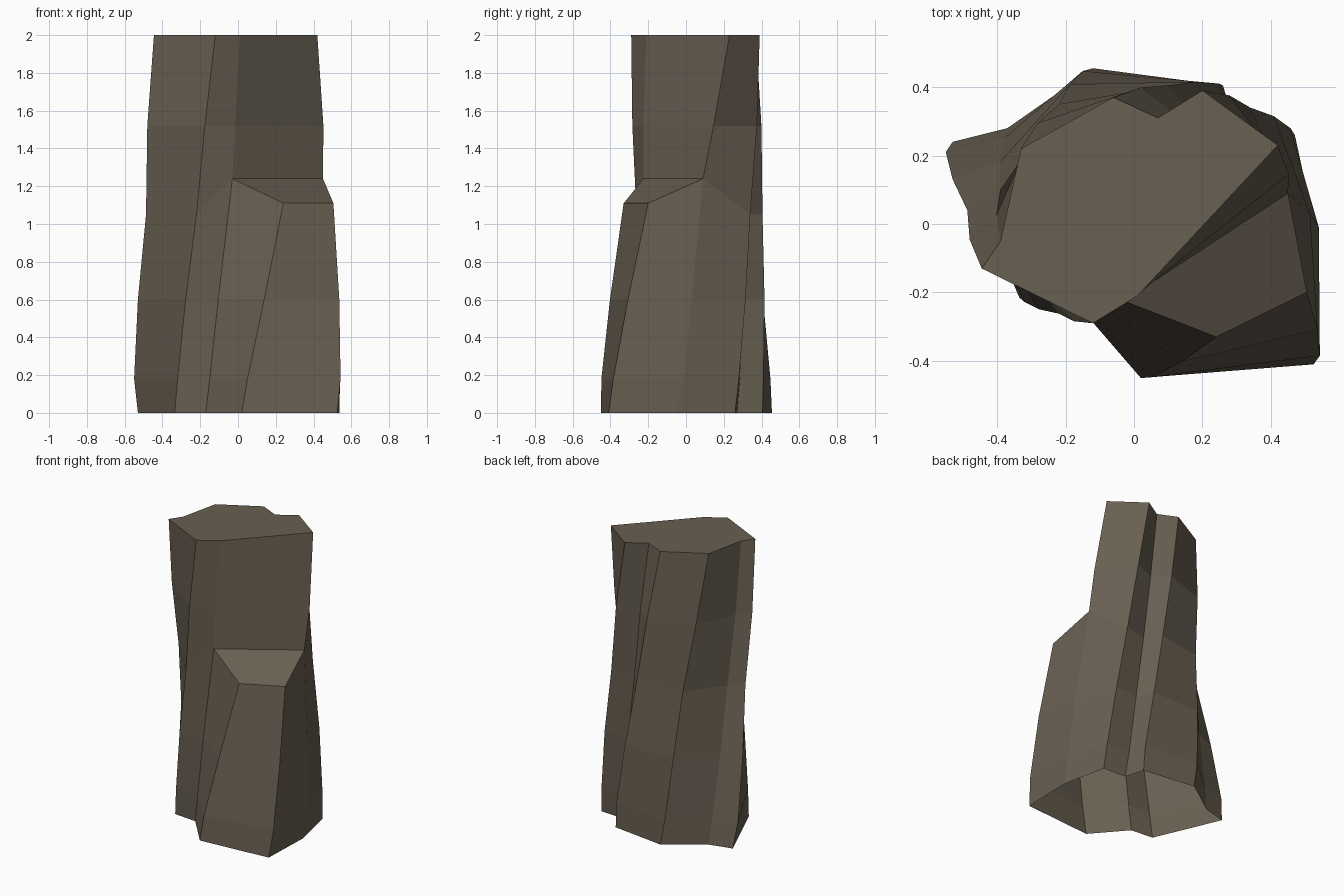
import bpy, bmesh

if "Cube" in bpy.data.objects:
    bpy.data.objects.remove(bpy.data.objects["Cube"])

# Each rock ridge: (x, y) at the base, just above the base, at the shoulder and at the top,
# plus the height of its shoulder. Ridges run counter-clockwise seen from above.
ridges = [
    (1.05, (-.53, .24), (-.55, .21), (-.487, .04), (-.445, -.13)),
    (1.05, (-.335, -.215), (-.32, -.228), (-.22, -.262), (-.12, -.29)),
    (1.24, (-.17, -.23), (-.15, -.232), (-.03, -.225), (.01, -.21)),
    (1.11, (.02, -.45), (.05, -.448), (.24, -.33), None),   # broken-off ridges
    (1.11, (.525, -.41), (.543, -.385), (.505, -.20), None),
    (1.24, (.537, -.05), (.54, -.01), (.45, .09), (.42, .23)),
    (1.05, (.47, .26), (.457, .28), (.34, .34), (.20, .39)),
    (1.05, (.30, .27), (.28, .285), (.18, .31), (.07, .31)),
    (1.05, (.26, .405), (.25, .41), (.10, .405), (-.06, .37)),
    (1.05, (-.12, .455), (-.15, .447), (-.22, .35), (-.33, .22)),
    (1.05, (-.37, .28), (-.38, .25), (-.39, .10), (-.39, -.05)),
]


def between(p, q, z0, z1, z, bulge):
    t = (z - z0) / (z1 - z0)
    return ((p[0] + (q[0] - p[0]) * t) * bulge,
            (p[1] + (q[1] - p[1]) * t) * bulge, z)


bm = bmesh.new()
columns = []
for zs, base, low, shoulder, top in ridges:
    pts = [(*base, 0), (*low, .18), between(low, shoulder, .18, zs, .6, 1.02), (*shoulder, zs)]
    if top:
        pts += [between(shoulder, top, zs, 2, 1.52, 1.03), (*top, 2)]
    columns.append([bm.verts.new(p) for p in pts])


def skin(cols, first, last):
    for i, a in enumerate(cols):
        b = cols[(i + 1) % len(cols)]
        for k in range(first, last):
            bm.faces.new((a[k], b[k], b[k + 1], a[k + 1]))


# Lower walls, upper walls without the broken ridges, sloping ledge, flat top (base stays open)
tall = [c for c in columns if len(c) == 6]
skin(columns, 0, 3)
skin(tall, 3, 5)
bm.faces.new([columns[i][3] for i in (2, 3, 4, 5)])
bm.faces.new([c[5] for c in tall])

mesh = bpy.data.meshes.new("rock_column")
bm.to_mesh(mesh)
bm.free()
stone = bpy.data.materials.new("brown stone")
stone.diffuse_color = (.14, .115, .083, 1)
stone.use_nodes = True
stone.node_tree.nodes["Principled BSDF"].inputs["Base Color"].default_value = stone.diffuse_color
mesh.materials.append(stone)
bpy.context.collection.objects.link(bpy.data.objects.new("rock_column", mesh))
